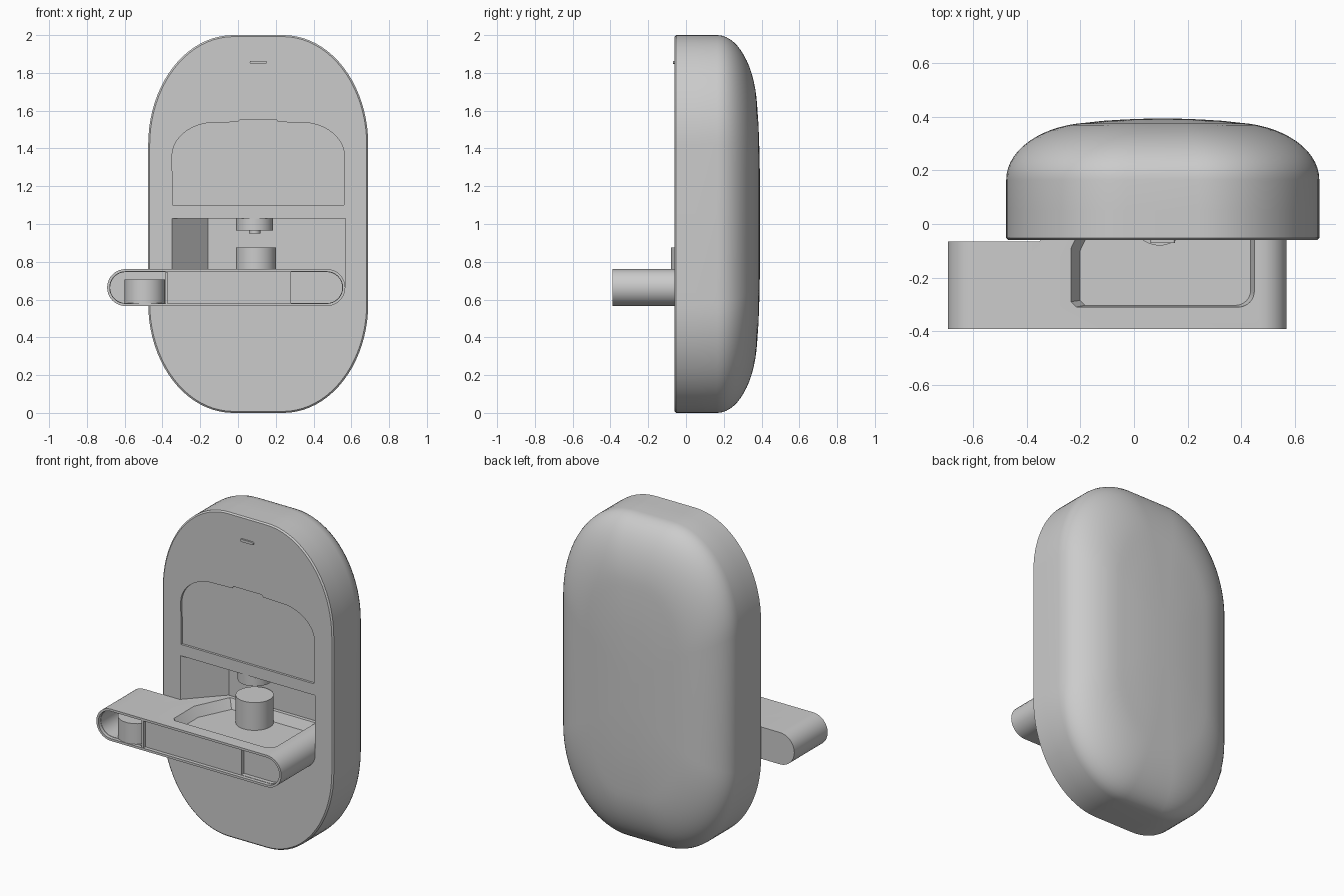
import bpy, bmesh
from math import sin, cos, pi, radians

if "Cube" in bpy.data.objects:
    bpy.data.objects.remove(bpy.data.objects["Cube"])

CX = 0.107  # centre line of the case


def make(name, rings):
    """Loft a closed solid through rings with equal point counts."""
    bm = bmesh.new()
    loops = [[bm.verts.new(p) for p in r] for r in rings]
    n = len(loops[0])
    for a, b in zip(loops, loops[1:]):
        for i in range(n):
            bm.faces.new((a[i], a[(i + 1) % n], b[(i + 1) % n], b[i]))
    bm.faces.new(loops[0])
    bm.faces.new(loops[-1])
    bmesh.ops.recalc_face_normals(bm, faces=bm.faces)
    me = bpy.data.meshes.new(name)
    bm.to_mesh(me)
    bm.free()
    ob = bpy.data.objects.new(name, me)
    bpy.context.collection.objects.link(ob)
    return ob


def prism_y(name, pts, y0, y1):
    return make(name, [[(x, y, z) for x, z in pts] for y in (y0, y1)])


def prism_z(name, pts, z0, z1, taper=1.0):
    mx = sum(p[0] for p in pts) / len(pts)
    my = sum(p[1] for p in pts) / len(pts)
    low = [(mx + (x - mx) * taper, my + (y - my) * taper, z0) for x, y in pts]
    return make(name, [low, [(x, y, z1) for x, y in pts]])


def arc(cx, cy, rx, ry, a0, a1, n=16):
    return [(cx + rx * cos(radians(a0 + (a1 - a0) * i / n)),
             cy + ry * sin(radians(a0 + (a1 - a0) * i / n))) for i in range(n + 1)]


def stadium(x0, x1, zc, r, left=True, right=True):
    e = arc(x1 - r, zc, r, r, -90, 90) if right else [(x1, zc - r), (x1, zc + r)]
    w = arc(x0 + r, zc, r, r, 90, 270) if left else [(x0, zc + r), (x0, zc - r)]
    return e + w


def cylinder(name, x, y, r, z0, z1):
    return finish(prism_z(name, arc(x, y, r, r, 0, 352.5, 47), z0, z1))


def activate(ob):
    for o in bpy.context.selected_objects:
        o.select_set(False)
    ob.select_set(True)
    bpy.context.view_layer.objects.active = ob


def cut(ob, cutter):
    activate(ob)
    m = ob.modifiers.new("cut", 'BOOLEAN')
    m.operation = 'DIFFERENCE'
    m.solver = 'EXACT'
    m.object = cutter
    bpy.ops.object.modifier_apply(modifier=m.name)
    bpy.data.objects.remove(cutter, do_unlink=True)


def finish(ob):
    activate(ob)
    bpy.ops.object.shade_smooth_by_angle(angle=radians(30))
    return ob


# Case: oval outline lofted into a soft domed back
HX, HZ, RX, RZ = 0.5825, 1.0, 0.45, 0.58
outline = []
for sx, sz, a in ((1, 1, 0), (-1, 1, 90), (-1, -1, 180), (1, -1, 270)):
    outline += arc(sx * (HX - RX), sz * (HZ - RZ), RX, RZ, a, a + 90, 20)


def ring(y, ix, iz):
    return [(CX + x * (1 - ix / HX), y, 1 + z * (1 - iz / HZ)) for x, z in outline]


rings = [ring(-0.06, 0.008, 0.008), ring(-0.052, 0, 0), ring(0.05, 0, 0)]
for i in range(15):
    a = radians(84 * i / 14)
    rings.append(ring(0.165 + 0.213 * sin(a), 0.33 * (1 - cos(a)), 0.42 * (1 - cos(a))))
rings += [ring(0.384, 0.36, 0.48), ring(0.389, 0.44, 0.62), ring(0.392, 0.52, 0.8)]
case = make("case", rings)

# Cavity with a slanted left wall
cut(case, prism_z("cavity_cutter",
                  [(-0.35, -0.2), (0.568, -0.2), (0.568, 0.14), (-0.16, 0.14), (-0.35, -0.06)],
                  0.66, 1.03))

# Arched shallow recess with a finger tab on top
half = arc(0.22, 1.36, 0.23, 0.178, 0, 80, 14)
half = [(x - CX + 0.113, z) for x, z in half]
half = [(0.453, 1.1)] + half + [(0.107, 1.54), (0.095, 1.553)]
arch = [(CX + x, z) for x, z in half] + [(CX - x, z) for x, z in reversed(half)]
cut(case, prism_y("arch_cutter", arch, -0.1, -0.046))
finish(case)

# Indicator slot
finish(prism_y("indicator", stadium(0.062, 0.152, 1.856, 0.008), -0.07, -0.05))

# Swing-out tray
ZC = 0.6635
tray = prism_y("tray", stadium(-0.693, 0.568, ZC, 0.098), -0.39, 0.139)
cut(tray, prism_z("tray_back_cutter",
                  [(-0.9, -0.065), (-0.352, -0.065), (-0.162, 0.139), (-0.14, 0.3), (-0.9, 0.3)],
                  0.4, 1.0))
# Front face recess, left compartment and deeper right end
cut(tray, prism_y("front_cutter", stadium(-0.679, 0.554, ZC, 0.084), -0.5, -0.368))
cut(tray, prism_y("left_cutter", stadium(-0.677, -0.385, ZC, 0.082, right=False), -0.5, -0.1))
cut(tray, prism_y("right_cutter", stadium(0.28, 0.552, ZC, 0.082, left=False), -0.5, -0.342))
# Sloped pocket in the top
pocket = [(-0.22, -0.31)] + arc(0.39, -0.25, 0.06, 0.06, -90, 0, 8)
pocket += [(0.45, 0.12), (-0.14, 0.12), (-0.24, -0.09), (-0.24, -0.29)]
cut(tray, prism_z("pocket_cutter", pocket, 0.705, 0.77, 0.92))
finish(tray)

# Partition lip beside the left compartment
finish(prism_y("partition", [(-0.385, 0.58), (-0.373, 0.58), (-0.373, 0.747), (-0.385, 0.747)],
               -0.388, -0.36))

# Round posts
cylinder("lower_post", 0.095, 0.026, 0.106, 0.69, 0.876)
cylinder("upper_post", 0.088, 0.042, 0.098, 0.965, 1.06)
cylinder("upper_post_tip", 0.088, 0.042, 0.03, 0.95, 0.98)
cylinder("left_roller", -0.493, -0.28, 0.107, 0.575, 0.706)
